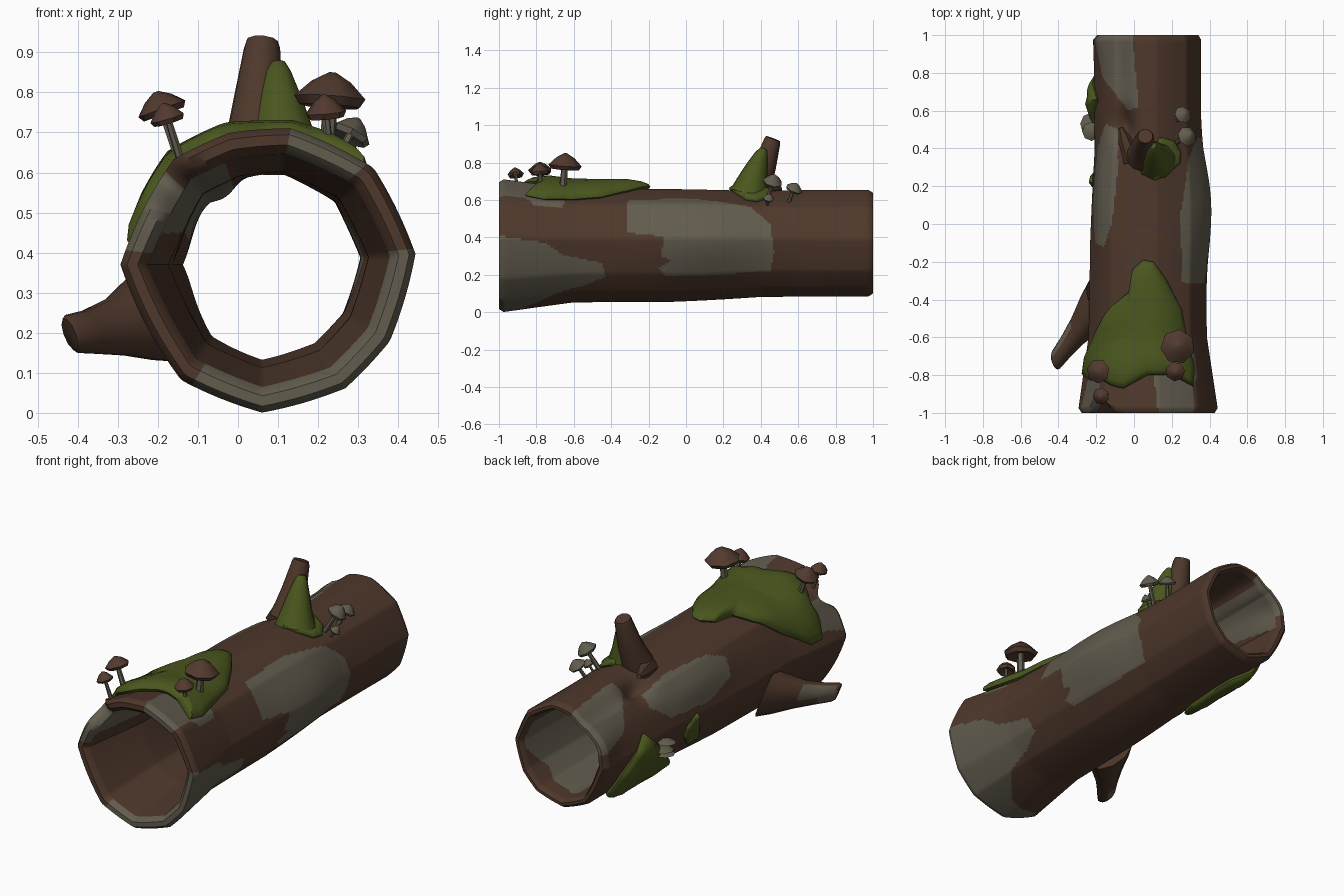
import bpy, bmesh, math
from mathutils import Vector

default_cube = bpy.data.objects.get("Cube")
if default_cube:
    bpy.data.objects.remove(default_cube, do_unlink=True)


def make_material(name, colour):
    mat = bpy.data.materials.new(name)
    mat.use_nodes = True
    mat.diffuse_color = (*colour, 1)
    mat.node_tree.nodes["Principled BSDF"].inputs["Base Color"].default_value = (*colour, 1)
    return mat


BARK = make_material("brown bark", (.077, .039, .024))
BARE = make_material("bare grey wood", (.122, .107, .076))
MOSS = make_material("green moss", (.068, .094, .013))
CAP = make_material("mushroom brown", (.085, .042, .028))


def finish(name, bm, materials):
    """Turn a bmesh into a smooth object that keeps its sharp edges."""
    bmesh.ops.recalc_face_normals(bm, faces=bm.faces)
    mesh = bpy.data.meshes.new(name)
    bm.to_mesh(mesh)
    bm.free()
    for mat in materials:
        mesh.materials.append(mat)
    obj = bpy.data.objects.new(name, mesh)
    bpy.context.collection.objects.link(obj)
    bpy.ops.object.select_all(action='DESELECT')
    obj.select_set(True)
    bpy.context.view_layer.objects.active = obj
    bpy.ops.object.shade_smooth_by_angle(angle=math.radians(45))


# Log shape: uneven polygon section, flared towards the front
CORNERS = [(4, .38), (41, .365), (78, .344), (104, .335), (130, .34), (180, .35),
           (235, .348), (270, .365), (304, .368), (329, .368), (364, .38)]
FLARE = [(-1, 1.02), (-.6, .86), (-.1, .83), (.4, .76), (1, .78)]
ROUNDING = .35


def bump(angle, y, at_angle, at_y, wide, long):
    turn = (angle - at_angle + 180) % 360 - 180
    return math.exp(-(turn / wide) ** 2 - ((y - at_y) / long) ** 2)


def section_radius(angle):
    t = (angle - 4) % 360 + 4
    for (a, ra), (b, rb) in zip(CORNERS, CORNERS[1:]):
        if t <= b:
            break
    sin = lambda degrees: math.sin(math.radians(degrees))
    chord = ra * rb * sin(b - a) / (ra * sin(t - a) + rb * sin(b - t))
    arc = ra + (rb - ra) * (t - a) / (b - a)
    return chord + (arc - chord) * ROUNDING


def flare(y):
    for (a, fa), (b, fb) in zip(FLARE, FLARE[1:]):
        if y <= b:
            break
    return fa + (fb - fa) * (y - a) / (b - a)


def surface(angle, y, depth=0, lift=0):
    """Point on the log; depth runs from 0 outside to 1 on the hollow."""
    r = section_radius(angle) * flare(y)
    r += .045 * bump(angle, y, 8, .12, 38, .3)       # raised bark on the left
    r += .025 * bump(angle, y, 148, .15, 22, .3)     # raised bark on the right
    r += .025 * bump(angle, y, 85, .7, 40, .8)       # fuller back top
    r += .014 * bump(angle, y, 270, .1, 45, .6)      # fuller underside
    r -= .02 * bump(angle, y, 122, .85, 16, .25)     # flattened back strip
    r += .025 * bump(angle, y, 155, 1, 18, .15)      # lifted back edge
    r -= (.06 - .04 * depth) * bump(angle, y, 118, .52, 15, .09)   # knot hole
    r += lift - depth * (.055 - .01 * y + .02 * bump(angle, y, 175, .5, 35, 1))
    broken = .1 * bump(angle, 0, 138, 0, 11, 1) * max(0, -y) ** 6
    a = math.radians(angle)
    return Vector((.06 + r * math.cos(a), y + broken, .37 + r * math.sin(a)))


def inside(point, outline):
    u, v = point
    hit = False
    for (a, b), (c, d) in zip(outline, outline[1:] + outline[:1]):
        if (b > v) != (d > v) and u < a + (c - a) * (v - b) / (d - b):
            hit = not hit
    return hit


# Bare wood areas as outlines of (angle, y)
front_flank = [(8, -1.1), (0, -.75), (-12, -.65), (-20, -.45), (-35, -.43), (-47, -.55),
               (-55, -.7), (-80, -.85), (-120, -.93), (-120, -1.1)]
front_top = [(77, -1.1), (82, -.8), (65, -.72), (45, -.65), (35, -.66), (37, -.82),
             (45, -.86), (45, -1.1)]
left_plate = [(50, -.31), (52, .05), (40, .35), (20, .45), (-10, .47), (-32, .45),
              (-35, -.1), (-25, -.15), (-17, -.08), (-13, -.13), (6, -.12), (10, -.32)]
right_plate = [(127, .5), (122, .3), (128, 0), (140, -.12), (160, -.1), (172, .1),
               (168, .4), (145, .53)]
back_strip = [(107, 1.1), (97, .62), (112, .6), (130, .7), (154, .78), (170, 1.1)]
front_corner = [(133, -1.1), (140, -.85), (165, -.8), (180, -1.1)]
hollow_strip = [(110, -1.1), (110, 1.1), (185, 1.1), (150, 0), (165, -1.1)]
hollow_back = [(30, .95), (-5, .97), (-40, .85), (-60, .89), (-100, .9), (-100, .5), (30, .4)]
outer_areas = [front_flank, front_top, left_plate, right_plate, back_strip, front_corner]
inner_areas = [hollow_strip, hollow_back]


def build_log():
    around, along = 180, 210
    span = [-.975 + 1.95 * i / along for i in range(along + 1)]
    path = [(y, 0) for y in span] + [(1, .35), (1, .7)]
    path += [(y, 1) for y in reversed(span)] + [(-1, .7), (-1, .3)]
    step = 360 / around
    bm = bmesh.new()
    rows = [[bm.verts.new(surface(i * step - 140, y, d)) for y, d in path]
            for i in range(around)]
    for i in range(around):
        near, far = rows[i], rows[(i + 1) % around]
        for j in range(len(path)):
            k = (j + 1) % len(path)
            face = bm.faces.new((near[j], near[k], far[k], far[j]))
            spot = ((i + .5) * step - 140, (path[j][0] + path[k][0]) / 2)
            hollow = path[j][1] + path[k][1] == 2
            areas = inner_areas if hollow else outer_areas
            face.material_index = int(any(inside(spot, area) for area in areas))
    finish("hollow_log", bm, [BARK, BARE])


def bridge(bm, rings):
    for low, high in zip(rings, rings[1:]):
        for i in range(len(low)):
            k = (i + 1) % len(low)
            bm.faces.new((low[i], low[k], high[k], high[i]))


def moss_patch(name, outline, thick):
    """Cushion that follows the log inside an (angle, y) outline."""
    parts = 6
    edge = []
    for (a, b), (c, d) in zip(outline, outline[1:] + outline[:1]):
        edge += [(a + (c - a) * i / parts, b + (d - b) * i / parts) for i in range(parts)]
    mid_a = sum(p[0] for p in edge) / len(edge)
    mid_y = sum(p[1] for p in edge) / len(edge)
    bm = bmesh.new()
    rings = []
    for size, height in [(.93, -.2), (1, .25), (.97, .55), (.88, .8), (.7, 1), (.5, 1),
                         (.3, 1), (.05, 1)]:
        rings.append([bm.verts.new(surface(mid_a + (a - mid_a) * size,
                                           mid_y + (y - mid_y) * size, 0, height * thick))
                      for a, y in edge])
    bridge(bm, rings)
    bm.faces.new(rings[-1])
    finish(name, bm, [MOSS])


def loft(name, stations, sides, materials, rule=None, axis=None):
    """Tapered solid through (centre, radius) stations; axis tilts the rings."""
    axis = Vector(axis) if axis else Vector(stations[-1][0]) - Vector(stations[0][0])
    turn = axis.to_track_quat('Z', 'Y')
    bm = bmesh.new()
    rings = []
    for centre, radius in stations:
        rings.append([])
        for i in range(sides):
            a = math.tau * i / sides
            offset = turn @ Vector((radius * math.cos(a), radius * math.sin(a), 0))
            rings[-1].append(bm.verts.new(Vector(centre) + offset))
    bridge(bm, rings)
    bm.faces.new(rings[0])
    bm.faces.new(rings[-1])
    if rule:
        bmesh.ops.recalc_face_normals(bm, faces=bm.faces)
        for face in bm.faces:
            face.material_index = int(rule(face))
    finish(name, bm, materials)


def mushroom(name, foot, head, radius, height, cap_material):
    foot, head = Vector(foot), Vector(head)
    axis = (head - foot).normalized()
    loft(name + "_stem", [(foot, radius * .25), (head + axis * height * .3, radius * .18)],
         6, [BARE])
    profile = [(.2, .3), (0, .85), (.25, 1), (.72, .55), (1, .1)]
    loft(name + "_cap", [(head + axis * height * t, radius * r) for t, r in profile],
         7, [cap_material])


build_log()

# Broken branches and torn bark
loft("top_snag", [((.04, .36, .645), .085), ((.045, .385, .7), .074), ((.05, .42, .78), .063),
                  ((.06, .46, .91), .046), ((.06, .465, .928), .04)], 10, [BARK])
loft("bark_splinter", [((-.01, .33, .635), .045), ((-.05, .45, .655), .035),
                       ((-.07, .51, .66), .012)], 6, [BARK])
loft("side_branch", [((-.19, -.42, .245), .13), ((-.235, -.475, .232), .112),
                     ((-.3, -.565, .213), .078), ((-.365, -.655, .201), .06),
                     ((-.41, -.715, .197), .053), ((-.42, -.73, .196), .043)],
     10, [BARK, BARE], lambda f: f.calc_center_median().x < -.35 and f.normal.y > .2,
     (-.9, -.35, -.35))

# Moss cushions
moss_patch("top_moss", [(92, -.19), (103, -.24), (107, -.36), (125, -.43), (151, -.57),
                        (172, -.72), (172, -.8), (150, -.84), (110, -.87), (88, -.8),
                        (65, -.8), (45, -.86), (42, -.76), (47, -.6), (52, -.45),
                        (68, -.3), (82, -.2)], .054)
moss_patch("right_moss", [(165, .66), (180, .75), (205, .82), (235, .84), (250, .75),
                          (250, .6), (244, .4), (236, .29), (228, .34), (210, .42),
                          (195, .5), (185, .56)], .05)
moss_patch("small_right_moss", [(176, .22), (190, .19), (205, .15), (220, .12), (222, .2),
                                (205, .27), (190, .28), (180, .26)], .025)
moss_patch("snag_foot_moss", [(92, .3), (80, .23), (65, .27), (52, .32), (50, .38),
                              (58, .44), (75, .46)], .03)
loft("snag_moss", [((.115, .34, .625), .11), ((.11, .355, .7), .082), ((.105, .38, .78), .058),
                   ((.1, .405, .85), .034), ((.1, .415, .875), .018)], 10, [MOSS])

# Mushrooms standing on the log
for spot, (foot, head, radius, height, mat) in {
        "big_left": ((.22, -.66, .63), (.23, -.65, .765), .092, .085, CAP),
        "small_left": ((.23, -.77, .62), (.22, -.78, .735), .052, .06, CAP),
        "big_right": ((-.14, -.78, .62), (-.185, -.78, .745), .064, .06, CAP),
        "small_right": ((-.14, -.9, .62), (-.172, -.91, .725), .045, .05, CAP),
        "grey_front": ((.22, .43, .58), (.275, .46, .685), .055, .058, BARE),
        "grey_back": ((.22, .54, .57), (.255, .575, .65), .048, .045, BARE),
        "grey_bud": ((.25, .43, .55), (.28, .44, .6), .03, .037, BARE)}.items():
    mushroom(spot + "_mushroom", foot, head, radius, height, mat)

# Shelf fungus on the right side
for i, (y, z, r) in enumerate([(.51, .27, .055), (.53, .3, .06), (.49, .325, .05)]):
    loft("shelf_fungus_" + "abc"[i], [((-.225, y, z), r * .6), ((-.225, y, z + .008), r),
                                     ((-.225, y, z + .022), r * .5)], 8, [BARE])
